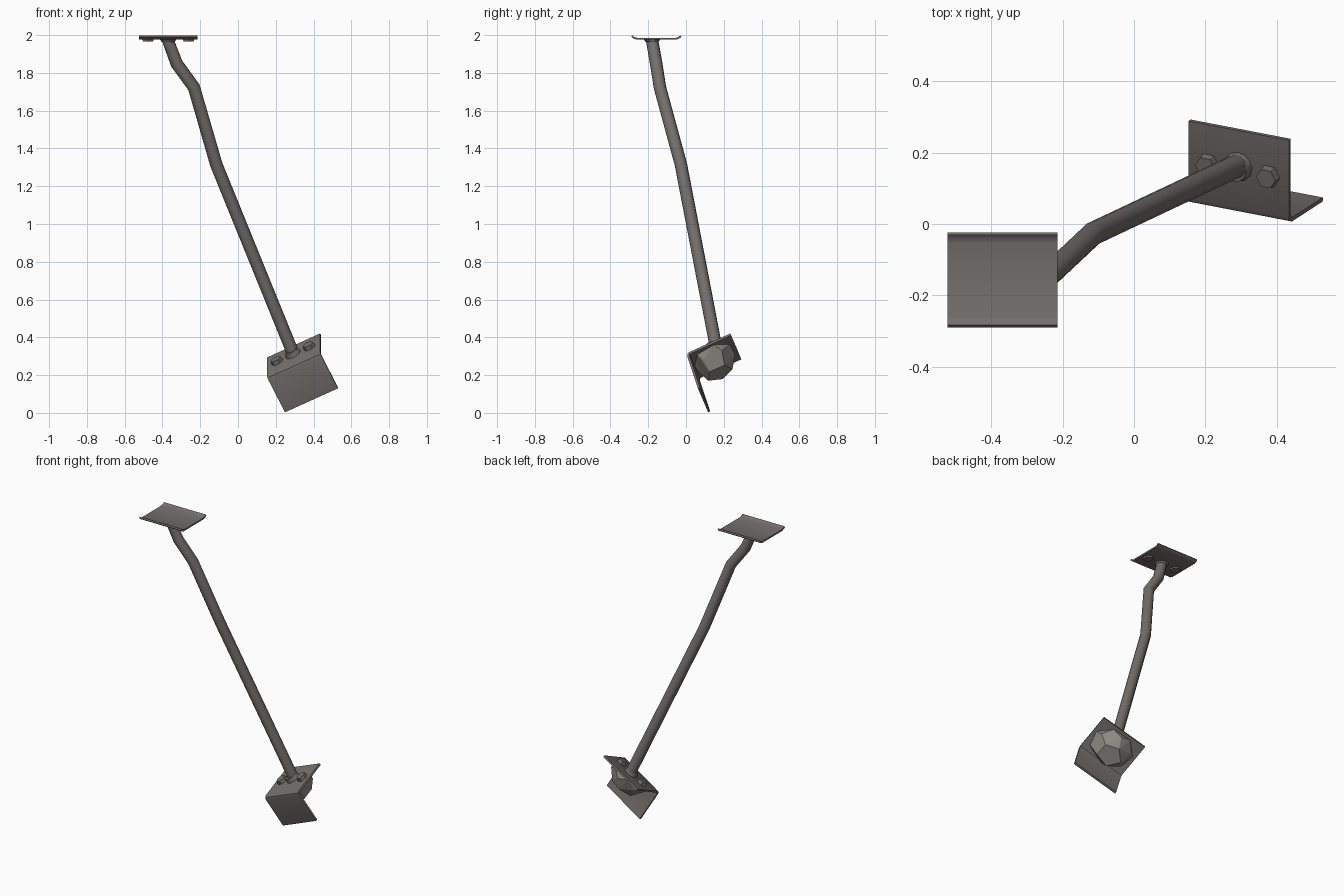
import bpy, bmesh, math, random
from mathutils import Matrix, Vector

if "Cube" in bpy.data.objects:
    bpy.data.objects.remove(bpy.data.objects["Cube"])

def material(name, c):
    m = bpy.data.materials.new(name)
    m.diffuse_color = (*c, 1)
    m.use_nodes = True
    m.node_tree.nodes["Principled BSDF"].inputs["Base Color"].default_value = m.diffuse_color
    return m

STEEL = material("grey steel", (0.168, 0.158, 0.148))
STONE = material("pale grey stone", (0.27, 0.26, 0.235))

def finish(name, bm, frame=Matrix(), smooth=True, mat=STEEL):
    bmesh.ops.recalc_face_normals(bm, faces=bm.faces)
    me = bpy.data.meshes.new(name)
    bm.to_mesh(me)
    bm.free()
    me.transform(frame)
    ob = bpy.data.objects.new(name, me)
    bpy.context.collection.objects.link(ob)
    me.materials.append(mat)
    if smooth:
        bpy.ops.object.select_all(action='DESELECT')
        bpy.context.view_layer.objects.active = ob
        ob.select_set(True)
        bpy.ops.object.shade_smooth_by_angle(angle=math.radians(35))
    return ob

def bent_sheet(name, profile, thick, width, frame):
    """Sheet profile in local (y, z), thickened and extruded along local x."""
    pts = [Vector(p) for p in profile]
    inner = []
    for i, p in enumerate(pts):
        a = (p - pts[i - 1]).normalized() if i else (pts[1] - p).normalized()
        b = (pts[i + 1] - p).normalized() if i < len(pts) - 1 else a
        t = (a + b).normalized()
        inner.append(p + Vector((-t.y, t.x)) * thick / max(t.dot(a), 0.5))
    bm = bmesh.new()
    rows = [[bm.verts.new((s * width / 2, p.x, p.y)) for p in pts + inner[::-1]] for s in (-1, 1)]
    n, m = len(rows[0]), len(pts)
    for i in range(n):
        j = (i + 1) % n
        bm.faces.new((rows[0][i], rows[0][j], rows[1][j], rows[1][i]))
    for r in rows:
        for i in range(m - 1):
            bm.faces.new((r[i], r[i + 1], r[n - 2 - i], r[n - 1 - i]))
    return finish(name, bm, frame)

def cone(name, r1, r2, z0, z1, sides, frame, x=0, y=0, spin=0):
    bm = bmesh.new()
    mat = Matrix.Translation((x, y, (z0 + z1) / 2)) @ Matrix.Rotation(spin, 4, 'Z')
    bmesh.ops.create_cone(bm, cap_ends=True, segments=sides, radius1=r1, radius2=r2,
                          depth=z1 - z0, matrix=mat)
    return finish(name, bm, frame, sides > 6)

# local frames: foot bracket (z along the plate normal) and top plate (z pointing down)
u = Vector((0.898, -0.173, 0.406)).normalized()
v = Vector((0, 0.911, 0.412)).normalized()
n = u.cross(v)
foot = Matrix((u, v, n)).transposed().to_4x4()
foot.translation = (0.294, 0.147, 0.305)
top = Matrix.Translation((-0.369, -0.157, 1.976)) @ Matrix.Rotation(math.pi, 4, 'X')

# top plate with curled lips
bent_sheet("top_plate", [(-0.133, -0.015), (-0.122, -0.006), (-0.105, 0), (0.105, 0),
                         (0.122, -0.006), (0.133, -0.015)], -0.010, 0.308, top)
# foot bracket with downward flange
bent_sheet("foot_bracket", [(0.126, 0), (-0.112, 0), (-0.125, -0.006), (-0.132, -0.020),
                            (-0.150, -0.216)], 0.012, 0.313, foot)

# bent pipe
path = [(-0.372, -0.18, 1.976), (-0.325, -0.158, 1.85), (-0.233, -0.138, 1.723),
        (-0.115, -0.027, 1.315), (0.298, 0.168, 0.30)]
path = [Vector(p) for p in path]
bm = bmesh.new()
rings = []
for i, p in enumerate(path):
    a = (p - path[max(i - 1, 0)]).normalized()
    b = (path[min(i + 1, 4)] - p).normalized()
    t = (a + b).normalized() if i else Vector((0, 0, -1))
    s = t.cross(Vector((0, 1, 0))).normalized()
    w = t.cross(s)
    rings.append([bm.verts.new(p + 0.033 * (math.cos(k * math.tau / 12) * s + math.sin(k * math.tau / 12) * w))
                  for k in range(12)])
for r, q in zip(rings, rings[1:]):
    for k in range(12):
        bm.faces.new((r[k], r[k - 1], q[k - 1], q[k]))
bm.faces.new(rings[0])
bm.faces.new(rings[-1])
finish("bent_pipe", bm)

# collars and hex bolts on both plates
cone("top_collar", 0.045, 0.034, -0.002, 0.012, 12, top, -0.001, 0.023)
cone("foot_collar", 0.044, 0.036, -0.002, 0.026, 12, foot, -0.002, 0.015)
for side in (-1, 1):
    cone("top_bolt", 0.034, 0.031, -0.002, 0.010, 6, top, side * 0.107, 0.02)
    cone("foot_bolt", 0.034, 0.030, -0.002, 0.022, 6, foot, side * 0.095, 0.005, 0.5)

# faceted stone lump under the foot bracket
random.seed(4)
bm = bmesh.new()
for z, ru, rv, count, off, dv in ((-0.011, 0.145, 0.118, 7, 0.2, 0), (-0.05, 0.125, 0.108, 6, 0.5, -0.005),
                                  (-0.11, 0.078, 0.075, 5, 0.6, -0.01)):
    for k in range(count):
        a = k * math.tau / count + off
        j = random.uniform(0.95, 1.04)
        bm.verts.new((ru * j * math.cos(a), rv * j * math.sin(a) + dv, z))
bmesh.ops.convex_hull(bm, input=bm.verts)
bmesh.ops.dissolve_limit(bm, angle_limit=math.radians(10), verts=bm.verts, edges=bm.edges)
finish("stone_lump", bm, foot, False, STONE)
